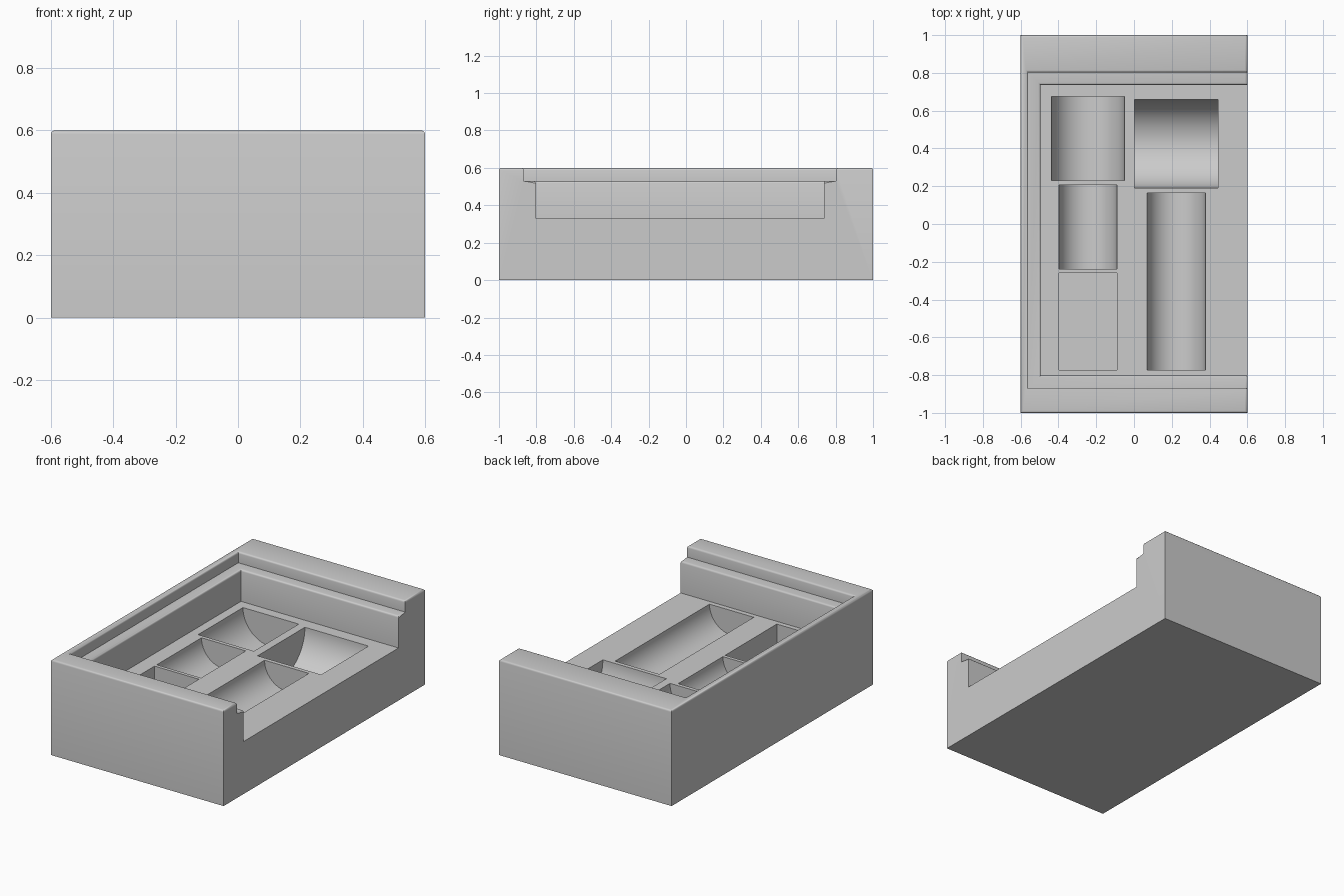
import bpy, bmesh, math
from mathutils import Matrix, Vector

cube = bpy.data.objects.get("Cube")
if cube:
    bpy.data.objects.remove(cube, do_unlink=True)

TOP, LEDGE, FLOOR = 0.60, 0.53, 0.33

grey = bpy.data.materials.new("light grey")
grey.use_nodes = True
colour = (0.6, 0.6, 0.6, 1)
grey.diffuse_color = colour
grey.node_tree.nodes["Principled BSDF"].inputs["Base Color"].default_value = colour


def add_object(name, bm):
    bmesh.ops.recalc_face_normals(bm, faces=bm.faces)
    mesh = bpy.data.meshes.new(name)
    bm.to_mesh(mesh)
    bm.free()
    mesh.materials.append(grey)
    obj = bpy.data.objects.new(name, mesh)
    bpy.context.collection.objects.link(obj)
    return obj


def box(name, x, y, z):
    bm = bmesh.new()
    centre = Vector([sum(r) / 2 for r in (x, y, z)])
    size = [r[1] - r[0] for r in (x, y, z)]
    bmesh.ops.create_cube(bm, size=1, matrix=Matrix.Translation(centre) @ Matrix.Diagonal((*size, 1)))
    return add_object(name, bm)


def round_cutter(name, x, y, axis):
    """Cylinder lying on the tray floor level, filling the given rectangle."""
    dx, dy = x[1] - x[0], y[1] - y[0]
    length, width = (dx, dy) if axis == "X" else (dy, dx)
    turn = Matrix.Rotation(math.pi / 2, 4, "Y" if axis == "X" else "X")
    place = Matrix.Translation((sum(x) / 2, sum(y) / 2, FLOOR))
    bm = bmesh.new()
    bmesh.ops.create_cone(bm, cap_ends=True, segments=96, radius1=width / 2,
                          radius2=width / 2, depth=length, matrix=place @ turn)
    return add_object(name, bm)


def cut(body, cutter):
    mod = body.modifiers.new("cut", "BOOLEAN")
    mod.operation = "DIFFERENCE"
    mod.solver = "EXACT"
    mod.object = cutter
    bpy.context.view_layer.update()
    result = bpy.data.meshes.new_from_object(body.evaluated_get(bpy.context.evaluated_depsgraph_get()))
    body.modifiers.clear()
    body.data = result
    bpy.data.objects.remove(cutter, do_unlink=True)


# Block with a stepped recess that is open on the +x side
tray = box("tray_body", (-0.6, 0.6), (-1, 1), (0, TOP))
cut(tray, box("lid_recess", (-0.56, 0.8), (-0.868, 0.803), (LEDGE, 0.8)))
cut(tray, box("main_recess", (-0.495, 0.8), (-0.803, 0.737), (FLOOR, 0.8)))

# Rounded rim and ledge edges
bm = bmesh.new()
bm.from_mesh(tray.data)
bmesh.ops.dissolve_limit(bm, angle_limit=0.01, verts=bm.verts, edges=bm.edges)


def on_rim(edge):
    return edge.is_convex and edge.calc_face_angle(0) > 0.5 and any(
        all(abs(v.co.z - level) < 0.001 for v in edge.verts) for level in (TOP, LEDGE))


bmesh.ops.bevel(bm, geom=[e for e in bm.edges if on_rim(e)], offset=0.012,
                segments=3, profile=0.5, affect="EDGES", clamp_overlap=True)
bm.to_mesh(tray.data)
bm.free()

# Pockets in the tray floor
cut(tray, round_cutter("back_round_pocket", (-0.438, -0.05), (0.23, 0.675), "Y"))
cut(tray, round_cutter("middle_round_pocket", (-0.398, -0.09), (-0.238, 0.206), "Y"))
cut(tray, round_cutter("long_round_pocket", (0.07, 0.378), (-0.773, 0.164), "Y"))
cut(tray, round_cutter("cross_round_pocket", (0.003, 0.445), (0.19, 0.66), "X"))
cut(tray, box("square_pocket", (-0.398, -0.09), (-0.773, -0.26), (FLOOR - 0.155, 0.5)))

bpy.ops.object.select_all(action="DESELECT")
tray.select_set(True)
bpy.context.view_layer.objects.active = tray
bpy.ops.object.shade_smooth_by_angle(angle=math.radians(35))
